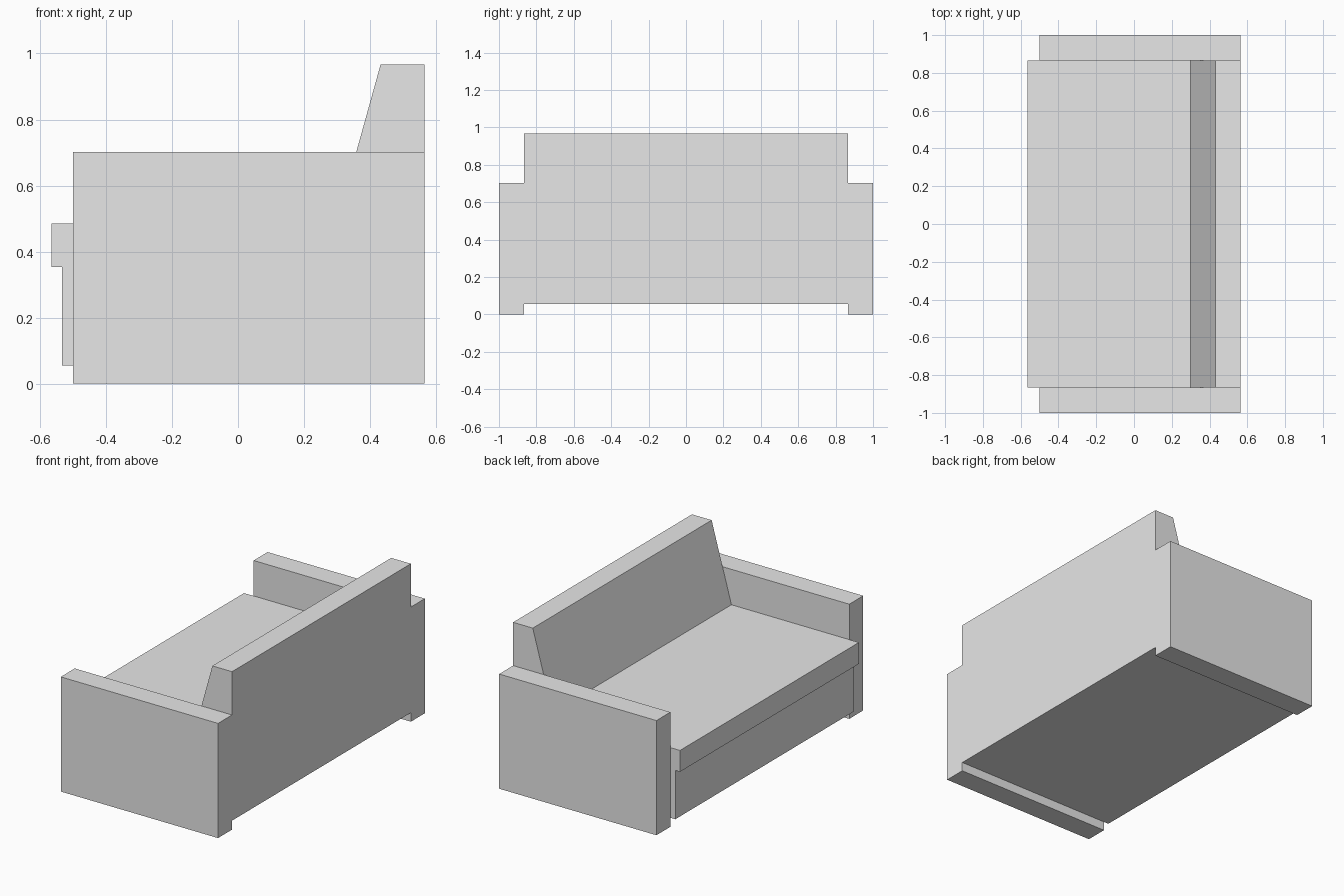
import bpy
import bmesh

cube = bpy.data.objects.get("Cube")
if cube:
    bpy.data.objects.remove(cube, do_unlink=True)

fabric = bpy.data.materials.new("light grey fabric")
fabric.use_nodes = True
grey = (0.8, 0.8, 0.8, 1.0)
fabric.diffuse_color = grey
for node in fabric.node_tree.nodes:
    if node.type == "BSDF_PRINCIPLED":
        node.inputs["Base Color"].default_value = grey

BACK = 0.565      # rear plane shared by the arms and the body
INNER = 0.865     # inner face of each arm
SEAT_TOP = 0.485


def prism(name, profile, y0, y1):
    """Extrude an x-z profile along y."""
    bm = bmesh.new()
    face = bm.faces.new([bm.verts.new((x, y0, z)) for x, z in profile])
    ext = bmesh.ops.extrude_face_region(bm, geom=[face])
    moved = [v for v in ext["geom"] if isinstance(v, bmesh.types.BMVert)]
    bmesh.ops.translate(bm, verts=moved, vec=(0, y1 - y0, 0))
    bmesh.ops.recalc_face_normals(bm, faces=bm.faces)
    mesh = bpy.data.meshes.new(name)
    bm.to_mesh(mesh)
    bm.free()
    mesh.materials.append(fabric)
    obj = bpy.data.objects.new(name, mesh)
    bpy.context.collection.objects.link(obj)
    return obj


def box_profile(x0, x1, z0, z1):
    return [(x0, z0), (x1, z0), (x1, z1), (x0, z1)]


# Body: recessed base, overhanging seat, sloped backrest
prism("base", box_profile(-0.533, BACK, 0.055, 0.354), -INNER, INNER)
prism("seat", box_profile(-BACK, BACK, 0.354, SEAT_TOP), -INNER, INNER)
prism("backrest",
      [(0.298, SEAT_TOP), (BACK, SEAT_TOP), (BACK, 0.967), (0.432, 0.967)],
      -INNER, INNER)

# Arms reaching the floor at both ends
for name, side in (("near_arm", -1), ("far_arm", 1)):
    prism(name, box_profile(-0.5, BACK, 0, 0.702), side * INNER, side)
